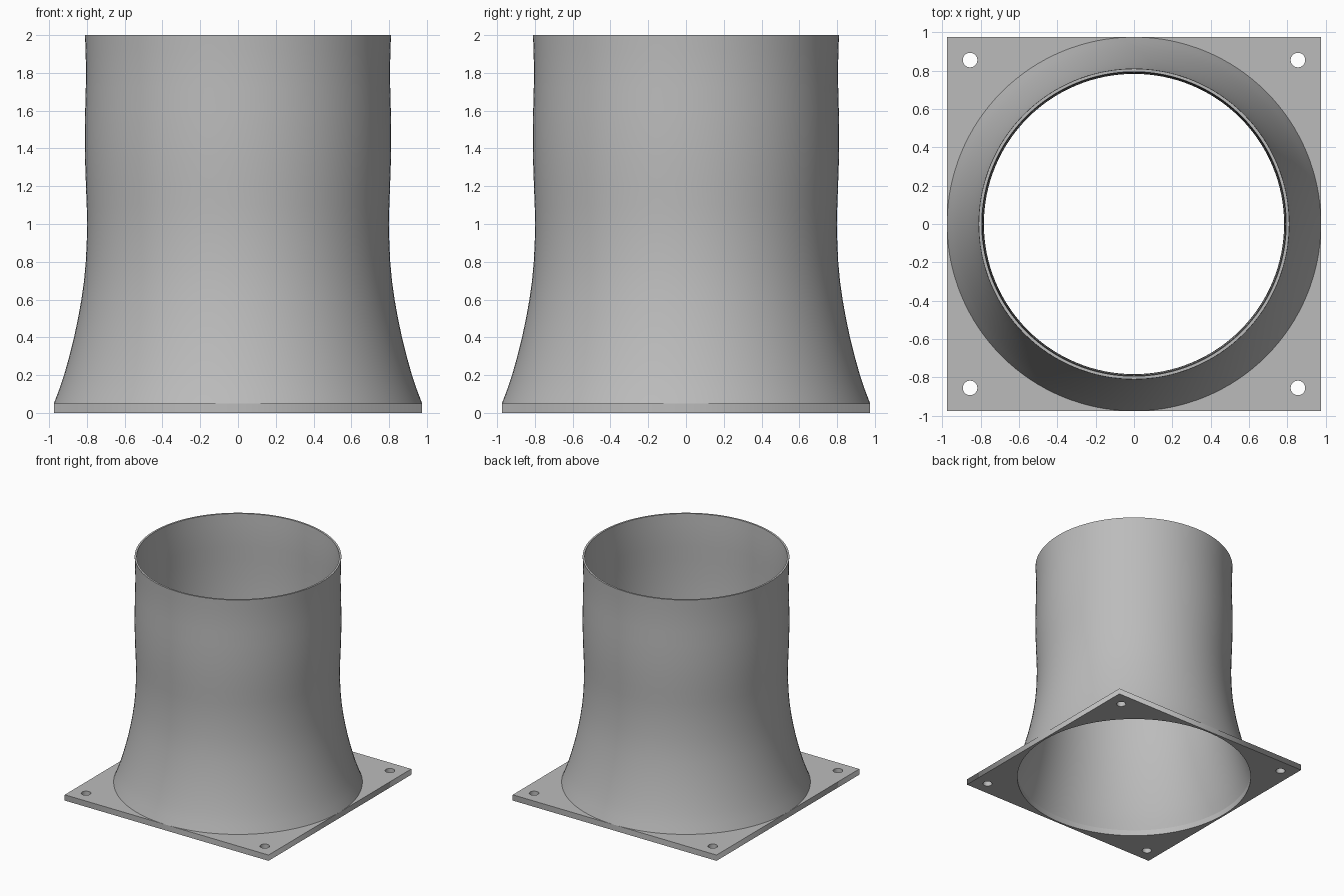
import bpy, math

if "Cube" in bpy.data.objects:
    bpy.data.objects.remove(bpy.data.objects["Cube"])

SIDES = 128
HALF, THICK = 0.975, 0.05      # flange half width and thickness
WALL = 0.016                   # duct wall thickness

metal = bpy.data.materials.new("grey_metal")
metal.diffuse_color = (0.5, 0.5, 0.5, 1)
metal.use_nodes = True
metal.node_tree.nodes["Principled BSDF"].inputs["Base Color"].default_value = metal.diffuse_color


def circle(r, cx=0, cy=0, n=SIDES):
    return [(cx + r * math.cos(2 * math.pi * i / n),
             cy + r * math.sin(2 * math.pi * i / n)) for i in range(n)]


# Square flange with a large opening and four corner bolt holes
outlines = [[(-HALF, -HALF), (HALF, -HALF), (HALF, HALF), (-HALF, HALF)],
            circle(HALF - WALL)]
outlines += [circle(0.038, sx * 0.855, sy * 0.855, 32)
             for sx in (-1, 1) for sy in (-1, 1)]
curve = bpy.data.curves.new("flange", 'CURVE')
curve.dimensions = '2D'
curve.fill_mode = 'BOTH'
curve.extrude = THICK / 2
for pts in outlines:
    s = curve.splines.new('POLY')
    s.points.add(len(pts) - 1)
    for p, (x, y) in zip(s.points, pts):
        p.co = (x, y, 0, 1)
    s.use_cyclic_u = True
curve.materials.append(metal)
flange = bpy.data.objects.new("flange", curve)
flange.location.z = THICK / 2
bpy.context.collection.objects.link(flange)
bpy.context.view_layer.objects.active = flange
flange.select_set(True)
bpy.ops.object.convert(target='MESH')
flange.select_set(False)

# Flared duct: outer profile (radius, height), closed by an offset inner wall
outer = [(0.975, 0.05), (0.948, 0.12), (0.921, 0.2), (0.893, 0.3),
         (0.868, 0.4), (0.847, 0.5), (0.829, 0.6), (0.815, 0.7),
         (0.806, 0.8), (0.801, 0.9), (0.799, 1.0), (0.801, 1.1),
         (0.805, 1.2), (0.809, 1.32), (0.811, 1.45), (0.809, 1.6),
         (0.806, 1.72), (0.805, 1.82), (0.807, 1.92), (0.81, 2.0)]
profile = outer + [(r - WALL, z) for r, z in reversed(outer)]
n = len(profile)
verts = [(x, y, z) for r, z in profile for x, y in circle(r)]
faces = []
for j in range(n):
    a, b = j * SIDES, (j + 1) % n * SIDES
    for i in range(SIDES):
        k = (i + 1) % SIDES
        faces.append((a + i, a + k, b + k, b + i))
mesh = bpy.data.meshes.new("flared_duct")
mesh.from_pydata(verts, [], faces)
mesh.materials.append(metal)
duct = bpy.data.objects.new("flared_duct", mesh)
bpy.context.collection.objects.link(duct)
bpy.context.view_layer.objects.active = duct
duct.select_set(True)
bpy.ops.object.shade_smooth_by_angle(angle=math.radians(35))
